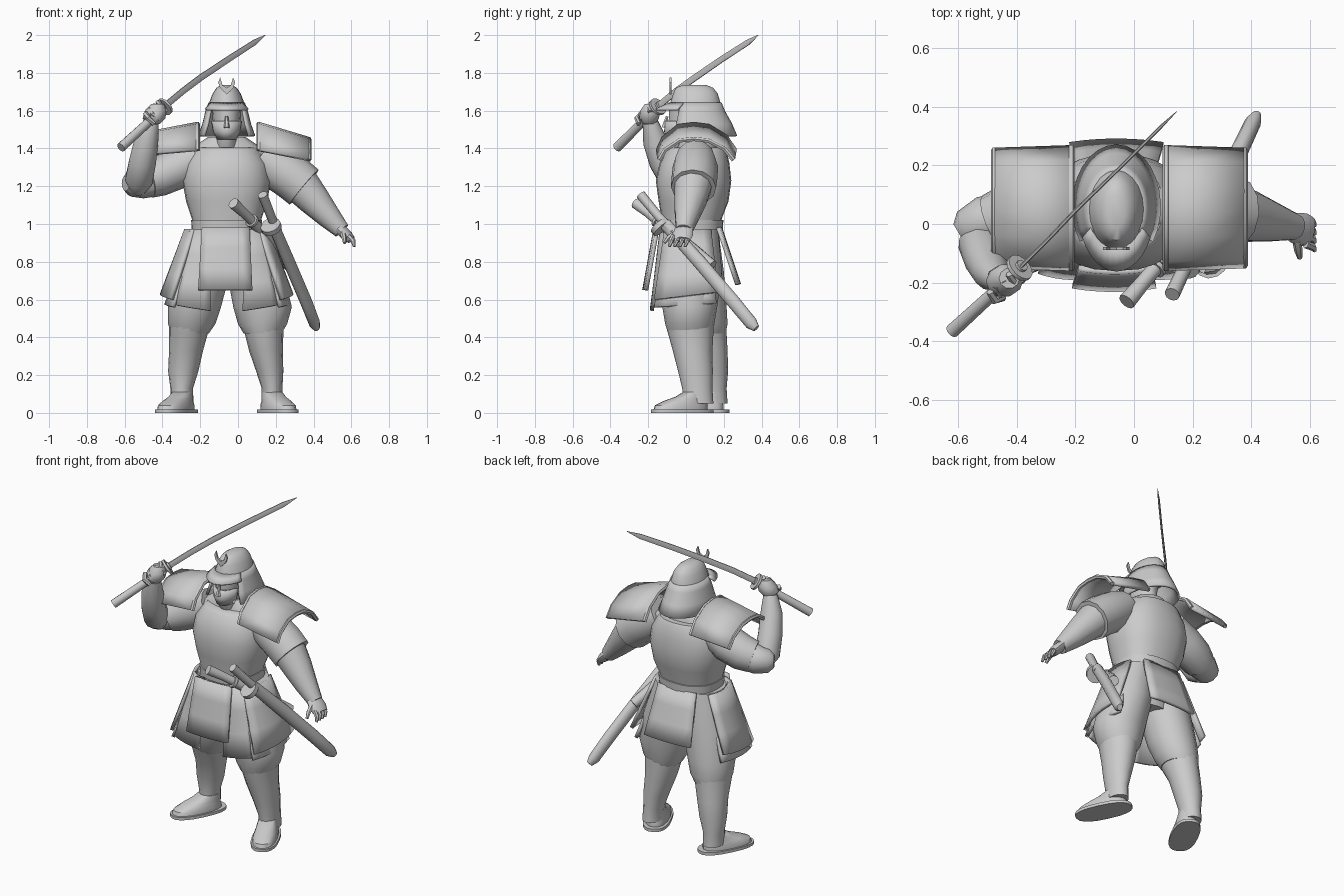
import bpy, bmesh, math
from mathutils import Vector

CX = -0.06  # body centre line


def finish(name, bm, thick=0, angle=38):
    bmesh.ops.recalc_face_normals(bm, faces=bm.faces[:])
    me = bpy.data.meshes.new(name)
    bm.to_mesh(me)
    bm.free()
    me.shade_smooth()
    me.set_sharp_from_angle(angle=math.radians(angle))
    ob = bpy.data.objects.new(name, me)
    bpy.context.collection.objects.link(ob)
    if thick:
        m = ob.modifiers.new("thickness", 'SOLIDIFY')
        m.thickness, m.offset = thick, 0
    return ob


def skin(name, rows, closed=True, thick=0):
    """Bridge rows of points; closed rows get end caps."""
    bm = bmesh.new()
    rows = [[bm.verts.new(p) for p in r] for r in rows]
    n = len(rows[0])
    for r, s in zip(rows, rows[1:]):
        for i in range(n if closed else n - 1):
            j = (i + 1) % n
            bm.faces.new((r[i], r[j], s[j], s[i]))
    if closed:
        bm.faces.new(rows[0])
        bm.faces.new(rows[-1])
    return finish(name, bm, thick)


def loft(name, rings, n=16, p=2.0, arc=None, thick=0):
    """Horizontal rings (x, y, z, rx, ry); arc in degrees makes an open shell."""
    a0, a1 = arc or (0, 360)
    count = n + 1 if arc else n
    rows = []
    for x, y, z, rx, ry in rings:
        row = []
        for i in range(count):
            a = math.radians(a0 + (a1 - a0) * i / n)
            c, s = math.cos(a), math.sin(a)
            row.append((x + rx * math.copysign(abs(c) ** (2 / p), c),
                        y + ry * math.copysign(abs(s) ** (2 / p), s), z))
        rows.append(row)
    return skin(name, rows, not arc, thick)


def tube(name, path, n=12):
    """Path of (x, y, z, half width, half height), sections square to the path."""
    pts = [Vector(q[:3]) for q in path]
    rows = []
    for i, q in enumerate(path):
        t = (pts[min(i + 1, len(pts) - 1)] - pts[max(i - 1, 0)]).normalized()
        side = t.cross(Vector((0, 0, 1))).normalized()
        up = side.cross(t)
        a, b = q[3], q[4] if len(q) > 4 else q[3]
        rows.append([pts[i] + side * a * math.cos(k * math.tau / n) + up * b * math.sin(k * math.tau / n)
                     for k in range(n)])
    return skin(name, rows)


def disc(name, at, axis, r, h=0.012):
    c, d = Vector(at), Vector(axis).normalized() * h
    return tube(name, [(*(c - d), r), (*(c + d), r)], 14)


def panel(name, tl, tr, bl, br, bulge=0.012, thick=0.02):
    """Bent armour plate from four corners, given around the body centre line."""
    tl, tr, bl, br = map(Vector, (tl, tr, bl, br))
    mid = (tl + tr + bl + br) / 4
    out = Vector((mid.x, mid.y - 0.03, 0)).normalized()
    rows = []
    for v in (0, 0.33, 0.66, 1):
        rows.append([tl.lerp(tr, u / 6).lerp(bl.lerp(br, u / 6), v)
                     + out * bulge * (1 - (u / 3 - 1) ** 2) + Vector((CX, 0, 0)) for u in range(7)])
    return skin(name, rows, False, thick)


# Legs: baggy trousers, shin guards
legs = {
    "left": ([(.13, .02, .42, .10, .115), (.13, .02, .47, .13, .13), (.13, .02, .56, .155, .145),
              (.09, .03, .75, .15, .16), (.04, .03, .97, .12, .14)],
             [(.182, .065, .05, .057, .08), (.18, .06, .13, .055, .08), (.168, .05, .22, .072, .092),
              (.148, .035, .33, .09, .105), (.138, .025, .42, .102, .12), (.136, .02, .48, .11, .125)]),
    "right": ([(-.255, .10, .42, .10, .11), (-.245, .09, .47, .125, .13), (-.23, .07, .56, .14, .145),
               (-.19, .05, .75, .15, .15), (-.15, .03, .97, .12, .14)],
              [(-.30, .145, .05, .058, .075), (-.298, .145, .13, .06, .07), (-.29, .14, .22, .08, .083),
               (-.275, .125, .33, .09, .095), (-.262, .10, .42, .102, .115), (-.255, .09, .48, .11, .125)]),
}
for side, (thigh, shin) in legs.items():
    loft("trouser_leg_" + side, thigh)
    loft("shin_guard_" + side, shin)

# Feet and sandals, toes turned outward
for side, x, y, turn in (("left", .21, -.02, 25), ("right", -.325, .065, -27)):
    sole = loft("sandal_" + side, [(0, 0, 0, .08, .175), (0, 0, .018, .08, .175)], 20, 2.5)
    foot = loft("foot_" + side, [(0, -.01, .015, .07, .155), (0, -.005, .04, .07, .15), (0, .015, .062, .062, .122),
                                 (0, .05, .085, .057, .085), (0, .07, .11, .052, .06)], 16, 2.3)
    for ob in (sole, foot):
        ob.location = (x, y, 0)
        ob.rotation_euler.z = math.radians(turn)

# Body: hips, cuirass, belt, collar
loft("hips", [(CX, .03, .72, .17, .13), (CX, .03, .85, .19, .15), (CX, .03, 1.0, .175, .15)])
loft("cuirass", [(CX, .03, .98, .18, .155), (CX, .03, 1.03, .185, .16), (CX, .04, 1.12, .215, .185),
                 (CX, .04, 1.23, .235, .20), (CX, .045, 1.32, .22, .185), (CX, .055, 1.39, .175, .16),
                 (CX, .06, 1.405, .16, .145)], 24, 2.4)
loft("belt", [(CX, .03, .97, .185, .165), (CX, .03, 1.02, .188, .168)], 24, 2.4)
loft("shoulder_base", [(CX, .06, 1.28, .24, .12), (CX, .06, 1.38, .22, .12), (CX, .06, 1.46, .10, .09)])

# Skirt plates
panel("front_skirt_plate", (-.13, -.15, .98), (.12, -.15, .98), (-.15, -.21, .65), (.135, -.21, .65))
panel("back_skirt_plate", (-.13, .17, .98), (.13, .17, .98), (-.16, .27, .68), (.16, .27, .68))
for s, side in ((1, "left"), (-1, "right")):
    panel("skirt_corner_" + side, (s * .09, -.13, .97), (s * .19, -.08, .97),
          (s * .085, -.18, .54), (s * .265, -.16, .57))
    panel("skirt_side_" + side, (s * .17, -.11, .97), (s * .19, .13, .97),
          (s * .29, -.165, .60), (s * .325, .17, .64), .035)
    panel("skirt_side_lower_" + side, (s * .23, -.14, .72), (s * .25, .14, .72),
          (s * .28, -.165, .56), (s * .30, .16, .58), .03)

# Shoulder guards: arched plates sloping outward
arch = ((-.15, -.14), (-.12, -.075), (-.04, -.01), (.04, 0), (.12, -.01), (.21, -.065), (.26, -.14))
for side, x0, x1, drop in (("left", .11, .375, .08), ("right", -.215, -.475, .05)):
    rows = [[(x0 + (x1 - x0) * u, .05 + (y - .05) * (1 - .04 * u), 1.53 - drop * u + dz * (1 - .2 * u))
             for y, dz in arch] for u in (0, .5, 1)]
    skin("shoulder_guard_" + side, rows, False, .022)
    for u, e in ((0, "inner"), (2, "outer")):
        tube(f"shoulder_guard_{e}_rim_{side}", [(*p, .013) for p in rows[u]], 6)

# Head, mask and helmet
loft("head", [(CX, .03, 1.40, .065, .09), (CX, .01, 1.46, .055, .10), (CX, .005, 1.53, .072, .10),
              (CX, .02, 1.63, .08, .11)], 14)
loft("face_mask", [(CX, -.01, 1.45, .045, .085), (CX, -.01, 1.49, .066, .098), (CX, -.01, 1.545, .075, .094)],
     12, 2, (190, 350), .016)
tube("mask_nose", [(CX, -.115, 1.51, .016), (CX, -.10, 1.57, .008)], 6)
loft("helmet_dome", [(CX, .05, 1.60, .105, .145), (CX, .05, 1.65, .09, .13), (CX, .05, 1.69, .075, .118),
                     (CX, .045, 1.72, .055, .10), (CX, .045, 1.737, .03, .06)], 20)
loft("helmet_brim", [(CX, .04, 1.64, .095, .125), (CX, .04, 1.605, .125, .20)], 12, 2, (205, 335), .01)
loft("neck_guard", [(CX, .05, 1.64, .09, .132), (CX, .05, 1.60, .105, .148),
                    (CX, .055, 1.53, .122, .182), (CX, .06, 1.465, .145, .205)], 20, 2, (-35, 215), .014)
crest = [(0, 1.685), (.035, 1.72), (.045, 1.75), (.034, 1.775), (.022, 1.735), (0, 1.72)]
for s in (1, -1):
    skin("crest_horn_" + ("left" if s > 0 else "right"),
         [[(CX + s * x, y, z) for x, z in crest] for y in (-.088, -.078)])

# Lowered left arm with sleeve, forearm and open hand
tube("sleeve_left", [(.12, .05, 1.36, .10), (.2, .05, 1.305, .12), (.29, .045, 1.245, .122), (.35, .04, 1.195, .12)])
tube("forearm_left", [(.32, .04, 1.22, .105), (.40, .025, 1.13, .088), (.48, .005, 1.04, .066), (.55, -.01, .965, .045)])
tube("hand_left", [(.54, -.01, .975, .05, .03), (.575, -.02, .94, .058, .03), (.60, -.025, .915, .05, .022)])
for k in range(4):
    y = .015 - .028 * k
    tube(f"finger_left_{k}", [(.585, y, .935, .014), (.61, y - .01, .91, .013), (.615, y - .02, .88, .008)], 6)
tube("thumb_left", [(.555, -.05, .955, .017), (.56, -.09, .93, .014), (.565, -.115, .90, .009)], 6)

# Raised right arm with sleeve, elbow plate, forearm and fist
tube("sleeve_right", [(-.22, .06, 1.35, .10), (-.33, .05, 1.29, .11), (-.42, .035, 1.25, .105), (-.48, .01, 1.23, .095)])
tube("elbow_right", [(-.42, .03, 1.235, .085), (-.51, .01, 1.22, .085), (-.57, -.02, 1.215, .07), (-.595, -.035, 1.215, .04)])
tube("forearm_right", [(-.53, -.02, 1.18, .045), (-.525, -.065, 1.23, .075), (-.505, -.125, 1.33, .072),
                       (-.485, -.165, 1.44, .064), (-.46, -.19, 1.54, .042)])
loft("fist_right", [(-.45, -.195, 1.53, .035, .035), (-.445, -.195, 1.56, .06, .055),
                    (-.435, -.19, 1.60, .058, .055), (-.425, -.185, 1.635, .035, .035)], 10)
for k in range(4):
    f = Vector((-.48, -.24, 1.55)) + Vector((.022, .02, .021)) * k
    tube(f"finger_right_{k}", [(f.x - .01, f.y + .01, f.z + .035, .014), (f.x + .005, f.y - .02, f.z + .01, .015),
                               (f.x + .035, f.y - .01, f.z - .02, .013)], 6)

# Drawn sword
tube("sword_handle", [(-.62, -.365, 1.405, .024, .026), (-.5, -.255, 1.515, .022, .024), (-.38, -.14, 1.63, .021, .023)])
disc("sword_guard", (-.39, -.15, 1.62), (1, .95, .95), .05, .007)
tube("sword_blade", [(-.38, -.14, 1.63, .007, .02), (-.29, -.05, 1.705, .007, .02), (-.2, .045, 1.773, .007, .02),
                     (-.05, .19, 1.873, .006, .019), (.09, .33, 1.963, .006, .017), (.145, .383, 2.0, .001, .002)], 6)

# Long scabbard and short sword at the left hip
tube("long_scabbard_mouth", [(.13, -.24, 1.155, .026), (.175, -.145, 1.04, .024), (.21, -.07, .96, .024)])
tube("long_scabbard", [(.185, -.11, 1.0, .028, .034), (.27, .07, .80, .03, .038), (.36, .25, .59, .03, .038),
                       (.405, .345, .475, .028, .036), (.418, .372, .447, .016, .02)])
disc("scabbard_cord", (.175, -.135, .985), (.29, .62, -.71), .055, .014)
tube("short_sword_handle", [(-.025, -.265, 1.11, .03), (.03, -.2, 1.06, .026), (.09, -.13, 1.0, .026)])
disc("short_sword_guard", (.075, -.15, 1.015), (1, 1.2, -.9), .036, .008)
tube("short_scabbard", [(.08, -.14, 1.01, .03), (.2, .03, .87, .032), (.27, .14, .78, .03)])
